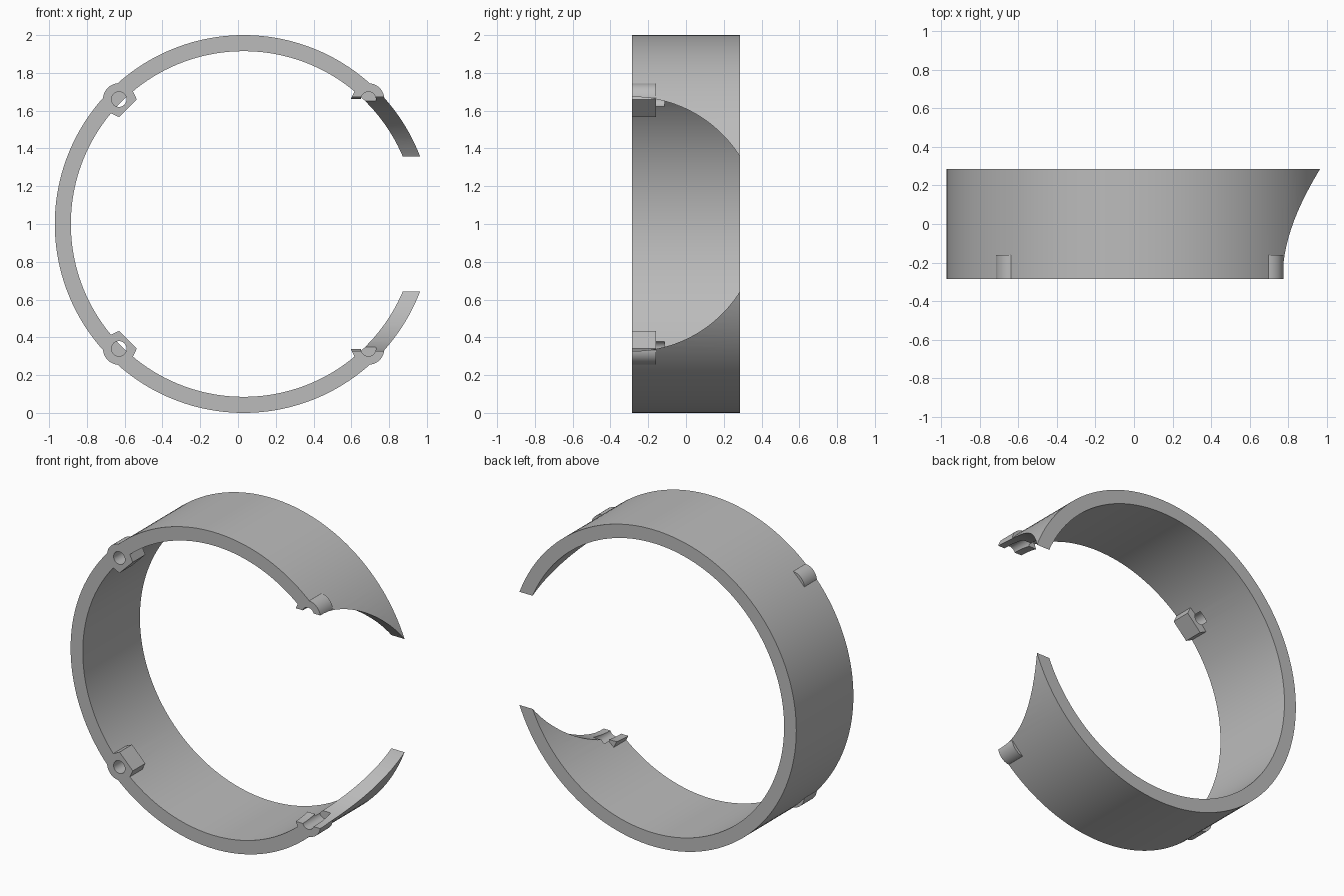
import bpy, bmesh, math
from mathutils import Matrix, Vector

cube = bpy.data.objects.get("Cube")
if cube:
    bpy.data.objects.remove(cube, do_unlink=True)

grey = bpy.data.materials.new("plain grey")
grey.use_nodes = True
grey.diffuse_color = (0.5, 0.5, 0.5, 1)
grey.node_tree.nodes["Principled BSDF"].inputs["Base Color"].default_value = (0.5, 0.5, 0.5, 1)

FRONT, BACK = -0.285, 0.285
CENTRE_X, CENTRE_Z = 0.03, 1.0
OUTER, INNER = 1.0, 0.915
BOSS_OFFSET = 0.66


def circle(radius, count, cx=0.0, cz=0.0):
    steps = [2 * math.pi * i / count for i in range(count)]
    return [(cx + radius * math.cos(a), cz + radius * math.sin(a)) for a in steps]


def prism(name, outline, y0, y1):
    """Extrude an x-z outline from y0 to y1."""
    bm = bmesh.new()
    face = bm.faces.new([bm.verts.new((x, y0, z)) for x, z in outline])
    result = bmesh.ops.extrude_face_region(bm, geom=[face])
    moved = [v for v in result["geom"] if isinstance(v, bmesh.types.BMVert)]
    bmesh.ops.translate(bm, verts=moved, vec=Vector((0, y1 - y0, 0)))
    bmesh.ops.recalc_face_normals(bm, faces=bm.faces)
    mesh = bpy.data.meshes.new(name)
    bm.to_mesh(mesh)
    bm.free()
    mesh.materials.append(grey)
    obj = bpy.data.objects.new(name, mesh)
    bpy.context.collection.objects.link(obj)
    return obj


def combine(target, tool, operation):
    """Apply a boolean and discard the tool."""
    mod = target.modifiers.new(operation, "BOOLEAN")
    mod.operation, mod.solver, mod.object = operation, "EXACT", tool
    bpy.context.view_layer.objects.active = target
    bpy.ops.object.modifier_apply(modifier=mod.name)
    bpy.data.objects.remove(tool, do_unlink=True)


# Open band
ring = prism("ring_band", circle(OUTER, 160, CENTRE_X, CENTRE_Z), FRONT, BACK)
bore = prism("bore", circle(INNER, 160, CENTRE_X, CENTRE_Z), FRONT - 0.1, BACK + 0.1)
combine(ring, bore, "DIFFERENCE")

# Boss outline: rounded on the outside of the band, square on the inside
arc = [math.radians(-104 + 208 * i / 32) for i in range(33)]
boss_outline = [(0.085 * math.cos(a), 0.085 * math.sin(a)) for a in arc]
boss_outline += [(-0.068, 0.066), (-0.068, -0.066)]

# Four screw bosses, each with a blind hole running into the band
corners = [(sx, sz) for sx in (-1, 1) for sz in (-1, 1)]
for sx, sz in corners:
    cx, cz = CENTRE_X + sx * BOSS_OFFSET, CENTRE_Z + sz * BOSS_OFFSET
    turn = Matrix.Rotation(math.atan2(sz, sx), 2)
    placed = [turn @ Vector(p) + Vector((cx, cz)) for p in boss_outline]
    combine(ring, prism("boss", placed, FRONT, -0.16), "UNION")
for sx, sz in corners:
    cx, cz = CENTRE_X + sx * BOSS_OFFSET, CENTRE_Z + sz * BOSS_OFFSET
    hole = prism("hole", circle(0.04, 32, cx, cz), FRONT - 0.1, -0.115)
    combine(ring, hole, "DIFFERENCE")

# Round side opening, bored sideways through the left wall
opening = prism("opening", circle(0.673, 128), 0.3, 1.3)
opening.data.transform(Matrix.Translation((0, FRONT, CENTRE_Z)) @ Matrix.Rotation(-math.pi / 2, 4, "Z"))
combine(ring, opening, "DIFFERENCE")

# Smooth walls with crisp edges
bpy.ops.object.select_all(action="DESELECT")
ring.select_set(True)
bpy.context.view_layer.objects.active = ring
bpy.ops.object.shade_smooth_by_angle(angle=math.radians(30))
